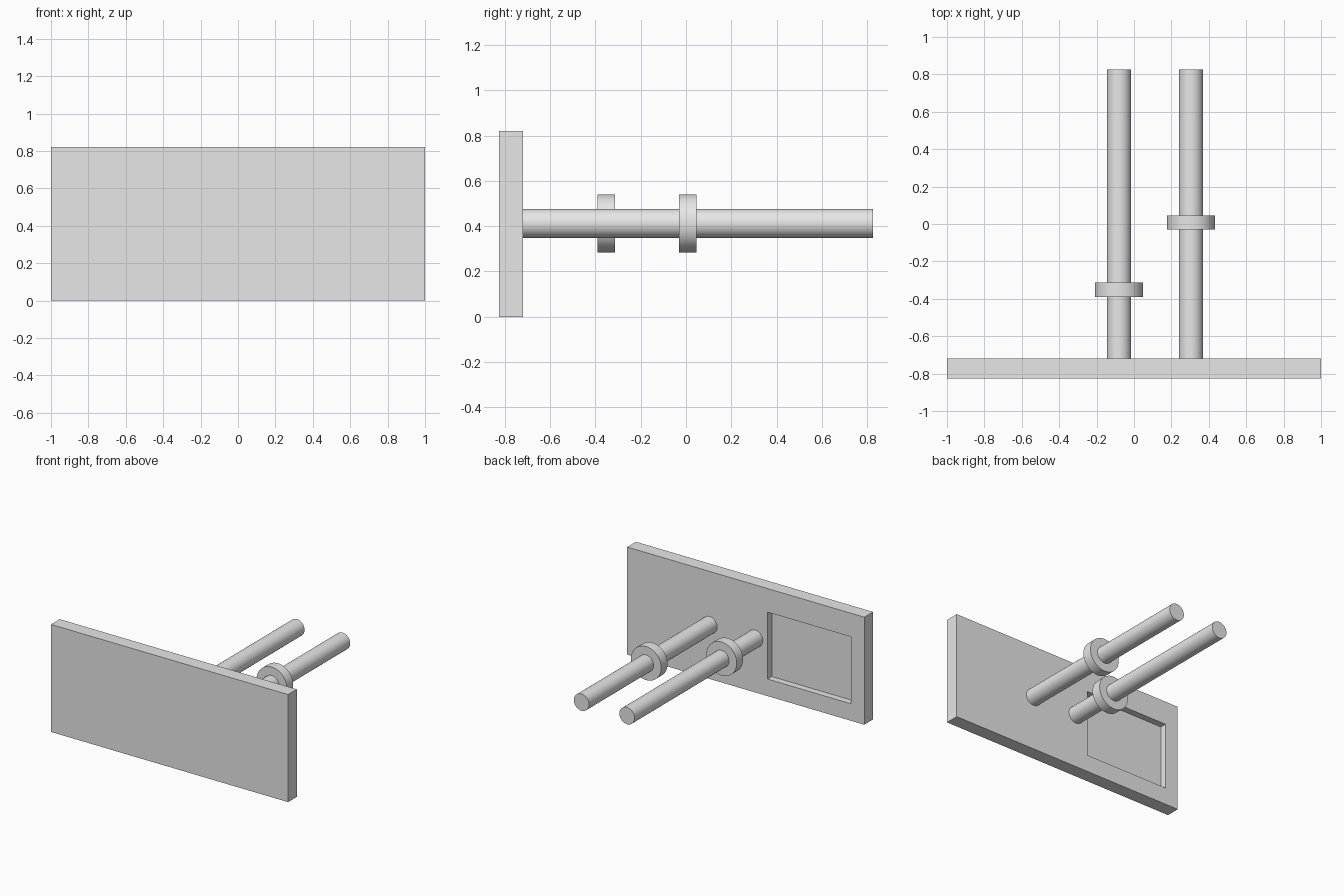
import bpy
import math

cube = bpy.data.objects.get("Cube")
if cube:
    bpy.data.objects.remove(cube, do_unlink=True)

grey = bpy.data.materials.new("light_grey")
grey.use_nodes = True
colour = (0.8, 0.8, 0.8, 1)
grey.diffuse_color = colour
grey.node_tree.nodes["Principled BSDF"].inputs["Base Color"].default_value = colour

PLATE_FRONT, PLATE_BACK, ROD_END = -0.825, -0.72, 0.825
ROD_Z = 0.412


def box(name, low, high):
    """Box between two opposite corners."""
    centre = [(a + b) / 2 for a, b in zip(low, high)]
    bpy.ops.mesh.primitive_cube_add(size=1, location=centre)
    ob = bpy.context.object
    ob.name = name
    ob.scale = [b - a for a, b in zip(low, high)]
    bpy.ops.object.transform_apply(location=False, rotation=False, scale=True)
    ob.data.materials.append(grey)
    return ob


def cylinder(name, x, radius, y0, y1):
    """Round bar running front to back."""
    bpy.ops.mesh.primitive_cylinder_add(
        vertices=64, radius=radius, depth=y1 - y0,
        location=(x, (y0 + y1) / 2, ROD_Z), rotation=(math.pi / 2, 0, 0))
    ob = bpy.context.object
    ob.name = name
    ob.data.materials.append(grey)
    bpy.ops.object.shade_smooth_by_angle(angle=math.radians(30))
    return ob


# Plate with a rectangular pocket in its back
plate = box("plate", (-1, PLATE_FRONT, 0), (1, PLATE_BACK, 0.82))
cutter = box("pocket_cutter", (-0.89, PLATE_BACK - 0.05, 0.13),
             (-0.185, PLATE_BACK + 0.1, 0.64))
cut = plate.modifiers.new("pocket", "BOOLEAN")
cut.operation = "DIFFERENCE"
cut.solver = "EXACT"
cut.object = cutter
bpy.ops.object.select_all(action="DESELECT")
bpy.context.view_layer.objects.active = plate
plate.select_set(True)
bpy.ops.object.modifier_apply(modifier=cut.name)
bpy.data.objects.remove(cutter, do_unlink=True)

# Two rods, each with a collar
for side, x, collar_y in (("right", -0.08, -0.352), ("left", 0.305, 0.008)):
    cylinder(side + "_rod", x, 0.064, PLATE_BACK, ROD_END)
    cylinder(side + "_collar", x, 0.128, collar_y - 0.038, collar_y + 0.038)
